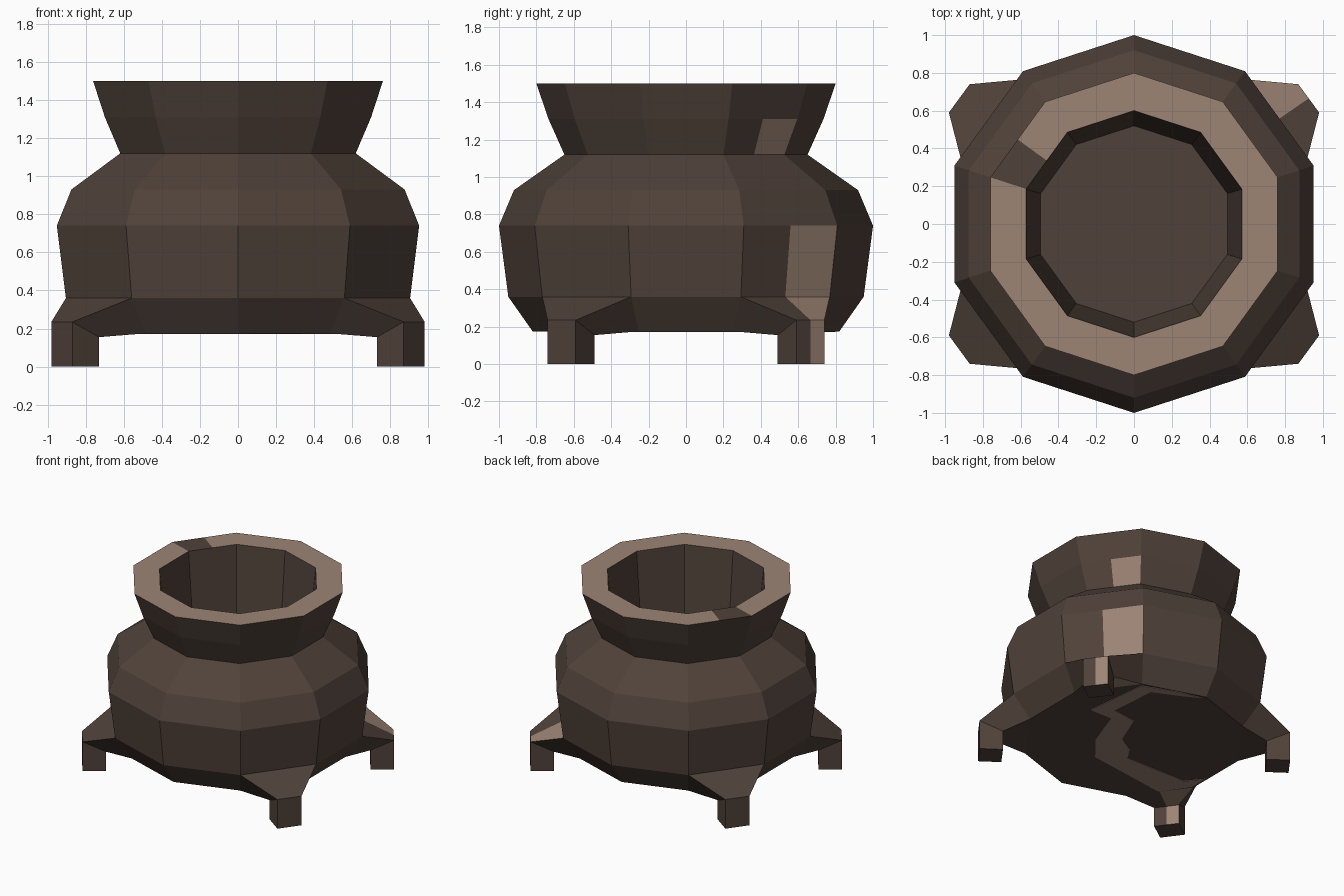
import bpy, bmesh, math

if "Cube" in bpy.data.objects:
    bpy.data.objects.remove(bpy.data.objects["Cube"])


def material(name, rgb):
    m = bpy.data.materials.new(name)
    m.diffuse_color = (*rgb, 1)
    m.use_nodes = True
    m.node_tree.nodes["Principled BSDF"].inputs["Base Color"].default_value = m.diffuse_color
    return m


MATS = [material("dark brown", (0.080, 0.054, 0.042)),
        material("tan", (0.337, 0.231, 0.178))]
DARK, TAN = 0, 1


def finish(name, bm, fix=True):
    bmesh.ops.remove_doubles(bm, verts=bm.verts, dist=1e-5)
    if fix:
        bmesh.ops.recalc_face_normals(bm, faces=bm.faces)
    me = bpy.data.meshes.new(name)
    bm.to_mesh(me)
    bm.free()
    for m in MATS:
        me.materials.append(m)
    ob = bpy.data.objects.new(name, me)
    bpy.context.collection.objects.link(ob)


def ring_point(r, z, k):
    """Ten-sided ring; odd k is the midpoint of a flat side."""
    a = math.radians(18 + 18 * k)
    if k % 2:
        r *= math.cos(math.radians(18))
    return (r * math.cos(a), r * math.sin(a), z)


# pot: ten-sided turned shell with hollow neck, open where the legs join
PROFILE = [(.82, .175), (.95, .36), (1, .74), (.92, .93), (.65, 1.12),
           (.735, 1.31), (.8, 1.5), (.6, 1.5), (.52, .6)]
bm = bmesh.new()
rings = [[bm.verts.new(ring_point(r, z, k)) for k in range(20)] for r, z in PROFILE]
for b in range(len(PROFILE) - 1):
    for k in range(20):
        if b == 0 and k % 10 in (0, 1, 6, 7):
            continue
        n = (k + 1) % 20
        f = bm.faces.new((rings[b][k], rings[b][n], rings[b + 1][n], rings[b + 1][k]))
        rim = b == 6 and k != 7
        worn = b in (1, 4) and k == 1
        f.material_index = TAN if rim or worn else DARK
bm.faces.new(rings[0][::-1])
bm.faces.new(rings[-1])
finish("pot", bm)


# legs: a flared bracket over a square foot, mirrored to four corners
def build_leg(name, sx, sy, worn):
    bm = bmesh.new()
    T1, T2 = ring_point(.95, .36, 0), ring_point(.95, .36, 2)
    U1, U2 = ring_point(.82, .175, 0), ring_point(.82, .175, 2)
    plan = [(.98, .59), (.87, .74), (.73, .64), (.84, .49)]
    A, B, C, D = [(x, y, z) for (x, y), z in zip(plan, (.235, .235, .155, .155))]
    a, b, c, d = [(x, y, 0) for x, y in plan]

    def face(pts, mat=DARK):
        vs = [bm.verts.new((x * sx, y * sy, z)) for x, y, z in pts]
        bm.faces.new(vs).material_index = mat

    def split(p, q, r, s, key):
        """Quad cut in half so that one half can be worn tan."""
        m = [(i + j) / 2 for i, j in zip(p, q)]
        n = [(i + j) / 2 for i, j in zip(s, r)]
        face((p, m, n, s), TAN if key + "1" in worn else DARK)
        face((m, q, r, n), TAN if key + "2" in worn else DARK)

    split(T1, T2, B, A, "top")
    split(A, B, b, a, "outer")
    split(D, C, c, d, "inner")
    split(U1, U2, C, D, "under")
    for pts in ((T1, A, D, U1), (T2, B, C, U2), (A, D, d, a), (B, C, c, b), (a, b, c, d)):
        face(pts)
    finish(name, bm)


build_leg("back_right_leg", 1, 1, ("top2", "outer2", "under2"))
build_leg("back_left_leg", -1, 1, ())
build_leg("front_right_leg", 1, -1, ())
build_leg("front_left_leg", -1, -1, ("inner1", "under1"))

# worn streak zigzagging across the underside
STREAK = [(.47, .65), (.53, .135), (.335, .14), (.225, -.17), (.06, -.37),
          (-.62, -.46), (-.76, -.25), (-.76, -.10), (-.665, -.22), (-.13, -.23),
          (-.06, -.12), (.08, -.04), (.185, .22), (.39, .245), (.36, .62),
          (.15, .72), (0, .80), (.2, .75)]
bm = bmesh.new()
low = [bm.verts.new((x, y, .171)) for x, y in STREAK]
high = [bm.verts.new((x, y, .175)) for x, y in STREAK]
bm.faces.new(low)
for i in range(len(STREAK)):
    j = (i + 1) % len(STREAK)
    bm.faces.new((low[i], low[j], high[j], high[i]))
for f in bm.faces:
    f.material_index = TAN
bmesh.ops.recalc_face_normals(bm, faces=bm.faces)
bm.normal_update()
if bm.faces[:][0].normal.z > 0:
    bmesh.ops.reverse_faces(bm, faces=bm.faces)
finish("underside_streak", bm, fix=False)
